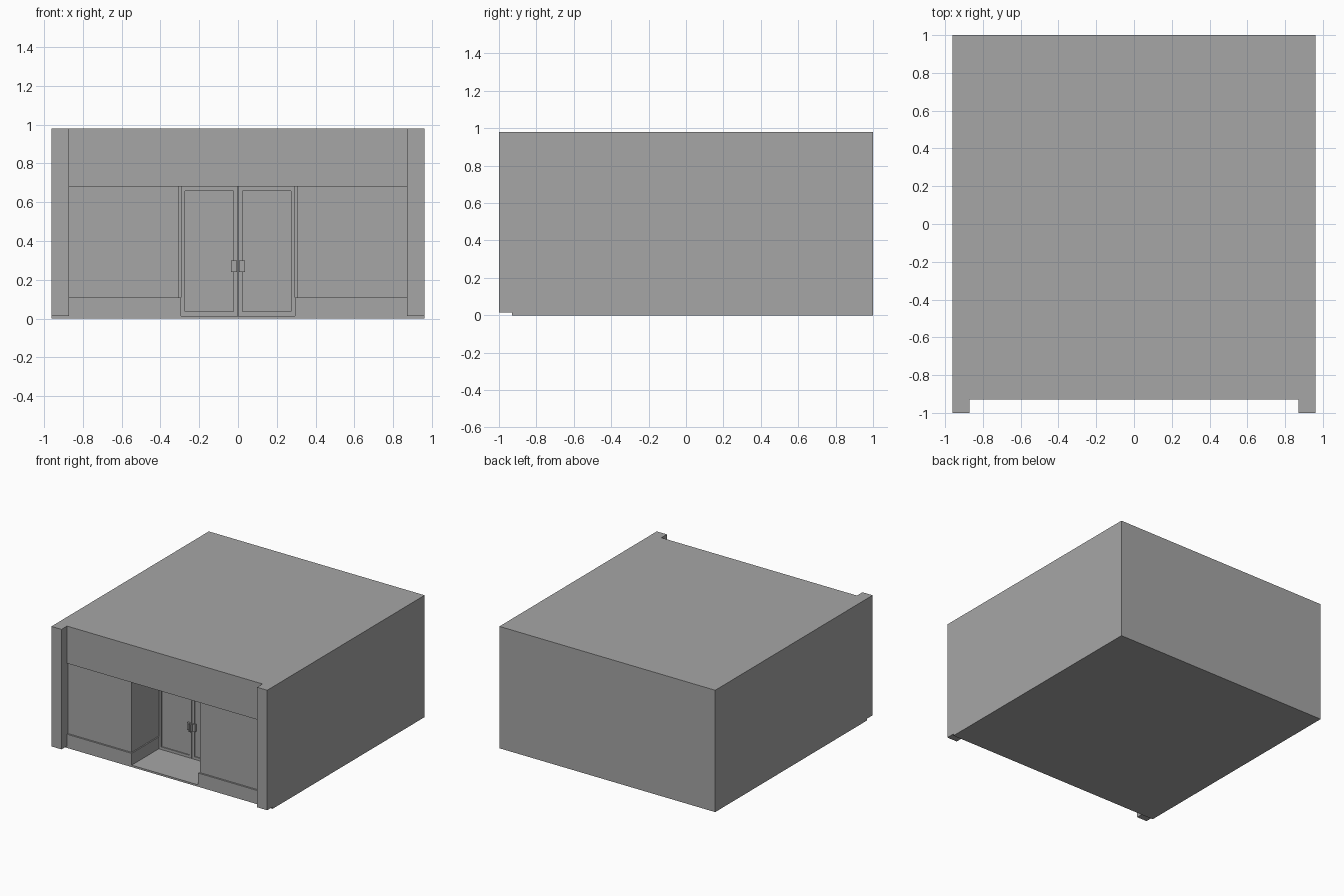
import bpy
import bmesh

cube = bpy.data.objects.get("Cube")
if cube:
    bpy.data.objects.remove(cube, do_unlink=True)

grey = bpy.data.materials.new("plain_grey")
grey.use_nodes = True
colour = (0.38, 0.38, 0.38, 1)
grey.diffuse_color = colour
grey.node_tree.nodes["Principled BSDF"].inputs["Base Color"].default_value = colour

HALF_W, FRONT, TOP = 0.96, -0.93, 0.98
PILLAR_X, FLOOR, SILL, HEAD = 0.87, 0.015, 0.11, 0.68
ENTRY_X, DOOR_Y = 0.295, -0.57


def box(name, x, y, z, panel=None):
    """Box from (min, max) ranges; panel = (border, depth) sinks the front face."""
    bm = bmesh.new()
    bmesh.ops.create_cube(bm, size=1)
    for v in bm.verts:
        v.co = [r[0] if c < 0 else r[1] for c, r in zip(v.co, (x, y, z))]
    bm.normal_update()
    if panel:
        front = [f for f in bm.faces if f.normal.y < -0.9]
        bmesh.ops.inset_region(bm, faces=front, thickness=panel[0])
        rim = bmesh.ops.extrude_discrete_faces(bm, faces=front)["faces"]
        bmesh.ops.translate(bm, verts=rim[0].verts, vec=(0, panel[1], 0))
    mesh = bpy.data.meshes.new(name)
    bm.to_mesh(mesh)
    bm.free()
    mesh.materials.append(grey)
    obj = bpy.data.objects.new(name, mesh)
    bpy.context.collection.objects.link(obj)
    return obj


def side_range(s, a, b):
    return tuple(sorted((s * a, s * b)))


def carve(target, cutter):
    cutter.hide_render = True
    mod = target.modifiers.new("carve", "BOOLEAN")
    mod.operation = "DIFFERENCE"
    mod.solver = "EXACT"
    mod.object = cutter
    bpy.context.view_layer.objects.active = target
    bpy.ops.object.modifier_apply(modifier=mod.name)
    bpy.data.objects.remove(cutter, do_unlink=True)


# Main building with a recessed entrance
building = box("building", (-HALF_W, HALF_W), (FRONT, 1), (0, TOP))
carve(building, box("entry_cutter", (-ENTRY_X, ENTRY_X), (-1.1, DOOR_Y), (FLOOR, HEAD)))

# Shop windows set back above the sills, on the front and inside the entrance
carve(building, box("return_window_cutter", (-0.305, 0.305), (-1.1, DOOR_Y), (SILL, HEAD)))
for s in (-1, 1):
    carve(building, box("front_window_cutter", side_range(s, 0.2, PILLAR_X),
                        (-1.1, FRONT + 0.014), (SILL, HEAD)))

for s, side in ((-1, "right"), (1, "left")):
    # Corner pillars
    box(side + "_pillar", side_range(s, PILLAR_X, HALF_W), (-1, FRONT), (FLOOR, TOP))
    # Door leaf with a sunken panel
    box(side + "_door", side_range(s, 0.002, ENTRY_X), (DOOR_Y - 0.015, DOOR_Y),
        (FLOOR, HEAD), panel=(0.03, 0.008))
    # Handle: plate and pull bar
    box(side + "_handle_plate", side_range(s, 0.01, 0.035),
        (DOOR_Y - 0.025, DOOR_Y - 0.005), (0.24, 0.3))
    box(side + "_handle_bar", side_range(s, 0.003, 0.01),
        (DOOR_Y - 0.045, DOOR_Y - 0.01), (0.24, 0.3))
